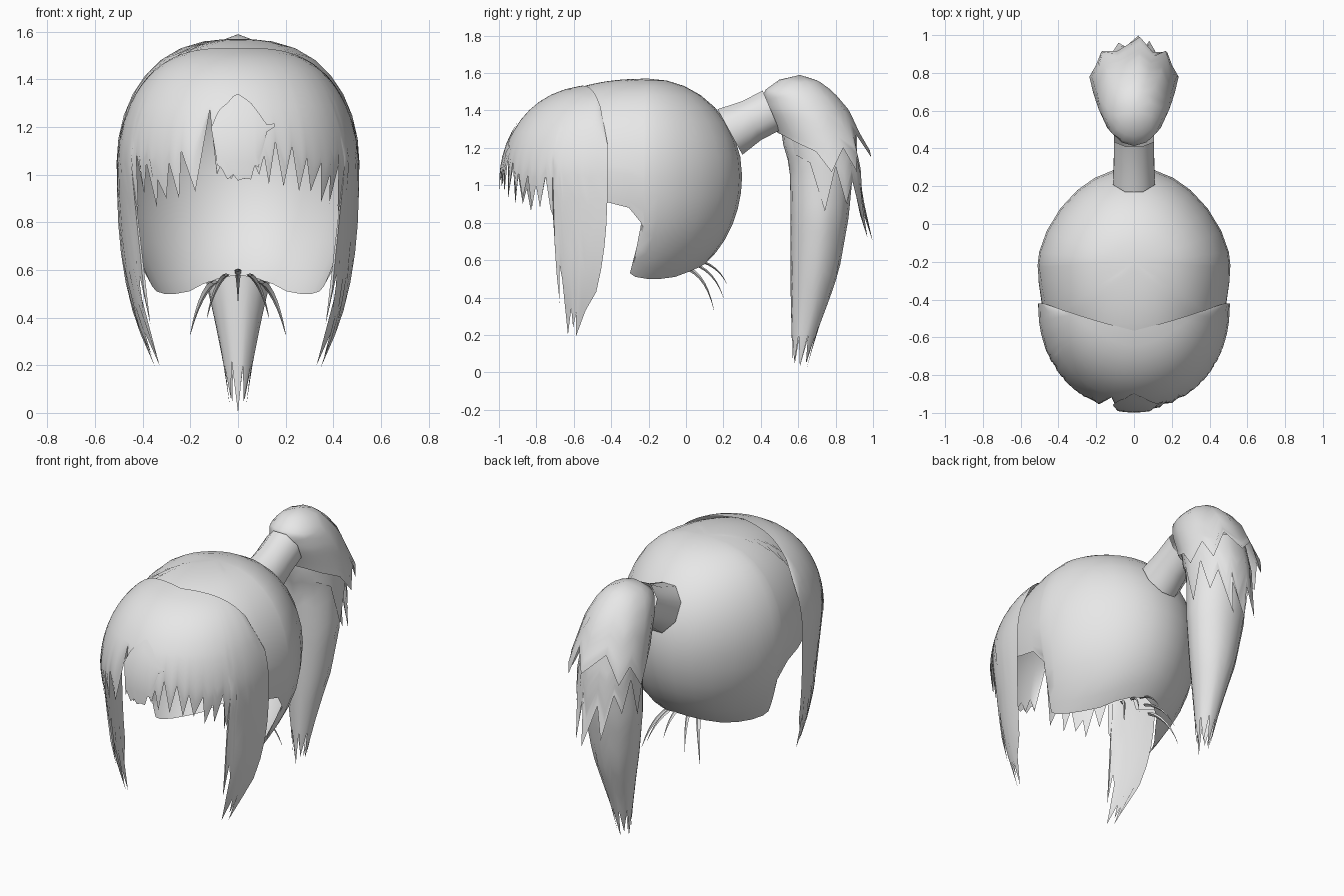
import bpy, bmesh, math
from mathutils import Vector

if "Cube" in bpy.data.objects:
    bpy.data.objects.remove(bpy.data.objects["Cube"])

hair = bpy.data.materials.new("hair_grey")
hair.diffuse_color = (0.8, 0.8, 0.8, 1)
hair.use_nodes = True
hair.node_tree.nodes["Principled BSDF"].inputs["Base Color"].default_value = hair.diffuse_color
PI = math.pi


def finish(name, bm, angle=55):
    bmesh.ops.remove_doubles(bm, verts=bm.verts, dist=0.0004)
    bmesh.ops.dissolve_degenerate(bm, edges=bm.edges, dist=0.0002)
    bmesh.ops.recalc_face_normals(bm, faces=bm.faces)
    bm.normal_update()
    mid = sum((v.co for v in bm.verts), Vector()) / len(bm.verts)
    if sum(f.normal.dot(f.calc_center_median() - mid) * f.calc_area() for f in bm.faces) < 0:
        bmesh.ops.reverse_faces(bm, faces=bm.faces)
    me = bpy.data.meshes.new(name)
    bm.to_mesh(me)
    bm.free()
    me.materials.append(hair)
    ob = bpy.data.objects.new(name, me)
    bpy.context.collection.objects.link(ob)
    bpy.context.view_layer.objects.active = ob
    ob.select_set(True)
    bpy.ops.object.shade_smooth_by_angle(angle=math.radians(angle))
    ob.select_set(False)


def skin(name, columns, closed=False):
    """Bridge neighbouring columns of points into a sheet."""
    bm = bmesh.new()
    cols = [[bm.verts.new(p) for p in c] for c in columns]
    for a, b in zip(cols, cols[1:] + cols[:1] if closed else cols[1:]):
        for i in range(len(a) - 1):
            bm.faces.new((a[i], b[i], b[i + 1], a[i + 1]))
    finish(name, bm)


def steps(start, mid, end, upper, lower):
    """Even steps from start to mid, then from mid to end."""
    return ([start + (mid - start) * i / upper for i in range(upper)]
            + [mid + (end - mid) * i / lower for i in range(lower + 1)])


def lerp_table(table, t):
    """Interpolate rows keyed by their first value."""
    rows = sorted(table)
    if t <= rows[0][0]:
        return rows[0][1:]
    for r, s in zip(rows, rows[1:]):
        if t <= s[0]:
            k = (t - r[0]) / (s[0] - r[0])
            return tuple(u + (v - u) * k for u, v in zip(r[1:], s[1:]))
    return rows[-1][1:]


# ---- front hair: half dome, jagged fringe, long side locks
def front_point(a, p, grow=0.0):
    s = math.sin(min(p, PI / 2))
    z = 1.02 + 0.52 * math.cos(p) if p < PI / 2 else 1.02 - (p - PI / 2)
    d = max(0, 1.02 - z) / 0.82
    c = max(0, math.cos(a))
    x = (0.508 + grow) * s ** 0.7 * math.sin(a) * (1 - 0.3 * d ** 2.6)
    x *= 1 - 0.2 * c * min(1, 3 * d) * (1 - d)
    y = -0.42 - (0.57 + grow) * s ** 0.8 * c ** 0.9
    return (x, -0.62 + (y + 0.62) * (1 - 0.68 * d ** 2.5), z)


def front_param(z):
    return math.acos(min(1, (z - 1.02) / 0.52)) if z > 1.02 else PI / 2 + 1.02 - z


fringe = [(-.43, 1.09), (-.41, .92), (-.385, 1.05), (-.365, .86), (-.345, .98), (-.32, .9),
          (-.29, 1.05), (-.265, .9), (-.24, 1.1), (-.19, .93), (-.13, 1.27), (-.09, 1.0),
          (-.06, 1.07), (-.03, .98), (0, 1.03), (.03, .98), (.06, 1.06), (.09, 1.0),
          (.11, 1.08), (.135, .96), (.16, 1.14), (.2, .95), (.23, 1.12), (.27, .93),
          (.29, 1.07), (.32, .93), (.35, 1.05), (.37, .88), (.39, 1.0), (.405, .88), (.425, 1.05)]
lock = [(60, .87), (61.5, .84), (62, .37), (64.5, .58), (66, .5), (68, .2),
        (73, .34), (76, .24), (78, .32), (82, .19), (86, .33), (90, .43)]
ends = [(math.radians(-a), z) for a, z in reversed(lock)]
ends += [(math.asin(x / 0.508), z) for x, z in fringe]
ends += [(math.radians(a), z) for a, z in lock]
shared = front_param(1.29)
cols = []
for a, z in ends:
    s0 = 0.15 / (0.57 * max(0, math.cos(a)) ** 0.9 + 0.16 * abs(math.sin(a)))
    p0 = math.asin(min(1, s0) ** 1.28)
    cols.append([front_point(a, p) for p in
                 steps(p0, max(shared, p0 + 0.03), front_param(z), 6, 8)])
skin("front_hair", cols)

# ---- raised lock over the middle of the fringe
bang = [(-.11, 1.2, 1.19), (-.085, 1.26, 1.04), (-.07, 1.28, 1.03), (-.045, 1.3, .98),
        (-.02, 1.33, 1.0), (0, 1.34, .975), (.03, 1.32, .985), (.055, 1.3, .98),
        (.07, 1.28, 1.04), (.085, 1.26, 1.03), (.12, 1.21, 1.18), (.15, 1.215, 1.2)]
cols = []
for x, top, low in bang:
    ps = steps(front_param(top), front_param((top + low) / 2), front_param(low), 3, 3)
    cols.append([front_point(math.asin(x / 0.508 / math.sin(min(p, PI / 2)) ** 0.7), p, 0.008)
                 for p in ps])
skin("middle_bang", cols)


# ---- back hair: round shell, open below, cut away at the temples
def back_point(b, z):
    q = (z - 1.05) / (0.52 if z > 1.05 else 0.59)
    s = math.sqrt(max(0, 1 - q * q))
    sx = s ** 0.78 if z > 1.05 else 1 - 0.38 * q * q
    c = math.cos(b)
    if c > 0:
        y = -0.2 + 0.5 * s * c ** 1.3
    else:
        y = -0.2 + 0.78 * (s ** 0.85 if z > 1.05 else sx) * c
    if z < 0.78:
        y -= 0.36 * (0.78 - z) * math.sin(b) ** 4
    return (0.51 * sx * math.sin(b), y, z)


hem = [(0, .58), (12, .565), (24, .54), (36, .51), (50, .5), (65, .5), (80, .51), (91, .53),
       (92, .78), (98, .88), (107, .91), (115, .95)]
for b in (122, 130, 140, 150, 160, 170, 180):
    s = min(1, 0.39 / (0.78 * -math.cos(math.radians(b)))) ** 1.18
    hem.append((b, 1.05 + 0.52 * math.sqrt(1 - s * s)))
cols = []
for b, z in [(-b, z) for b, z in reversed(hem[1:])] + hem:
    p1 = math.acos((z - 1.05) / (0.52 if z > 1.05 else 0.59))
    col = []
    for p in steps(0, min(PI / 2, p1 * 0.8), p1, 8, 6):
        c = math.cos(p)
        col.append(back_point(math.radians(b), 1.05 + c * (0.52 if c > 0 else 0.59)))
    cols.append(col)
skin("back_hair", cols)

# ---- hair tie: tapered tube
cols = []
for k in range(8):
    t = 2 * PI * (k + 0.5) / 8
    col = []
    for y, z, h, w, tilt in ((.235, 1.285, .15, .12, .5), (.35, 1.345, .125, .115, .45),
                             (.455, 1.4, .125, .115, .4)):
        u = h * math.sin(t)
        col.append((w * math.cos(t), y - u * math.sin(tilt), z + u * math.cos(tilt)))
    cols.append(col)
skin("hair_tie", cols, True)


# ---- ponytail layers: lofted rings (z, y centre, y radius, x radius) with jagged ends
def layer(name, rings, tips, rows=12):
    top = max(r[0] for r in rings)
    cols = []
    for deg, low in tips:
        b = math.radians(deg)
        col = []
        for i in range(rows + 1):
            z = top + (low - top) * i / rows
            yc, ry, rx = lerp_table(rings, z)
            col.append((rx * math.sin(b), yc + ry * math.cos(b), z))
        cols.append(col)
    skin(name, cols, True)


layer("ponytail_cap",
      [(1.59, .61, 0, 0), (1.58, .6, .08, .07), (1.5, .6, .19, .15), (1.4, .655, .22, .19),
       (1.28, .71, .22, .21), (1.17, .76, .235, .225), (1.05, .76, .22, .24)],
      [(8, 1.15), (28, 1.27), (48, 1.08), (66, 1.2), (85, 1.07), (105, 1.18), (130, 1.23),
       (155, 1.27), (180, 1.28), (205, 1.27), (230, 1.23), (255, 1.18), (275, 1.07),
       (294, 1.2), (312, 1.1), (335, 1.27)])
layer("ponytail_middle",
      [(1.28, .7, .19, .18), (1.1, .74, .195, .19), (.85, .76, .19, .185), (.7, .8, .2, .17)],
      [(8, .7), (18, .95), (28, .72), (42, 1.02), (58, .9), (72, 1.1), (95, .86), (112, 1.12),
       (135, 1.16), (180, 1.2), (225, 1.16), (248, 1.12), (265, .86), (288, 1.1), (302, .9),
       (318, 1.02), (332, .75), (346, .95)])
layer("ponytail_tail",
      [(1.3, .67, .16, .15), (1.25, .69, .18, .17), (1.1, .725, .17, .175), (.83, .715, .155, .175),
       (.55, .69, .13, .135), (.4, .665, .105, .1), (.2, .63, .065, .06), (0, .605, .035, .03)],
      [(0, .02), (22, .2), (45, .05), (70, .2), (90, .03), (115, .2), (140, .05), (160, .2),
       (180, 0), (205, .22), (230, .06), (250, .2), (270, .03), (295, .2), (320, .05), (340, .2)], 16)


# ---- loose strands at the nape: thin tapering curved wisps
def strand(name, a, c, width):
    a, c = Vector(a), Vector(c)
    m = Vector(((a.x * .4 + c.x * .6), a.y * .3 + c.y * .7, a.z * .8 + c.z * .2))
    cols = []
    for k in range(4):
        t = PI / 2 * k
        col = []
        for i in range(7):
            u = i / 6
            p = a * (1 - u) ** 2 + m * 2 * u * (1 - u) + c * u * u
            w = width * (1 - u) + 0.001
            col.append(p + Vector((w * math.cos(t), w * .5 * math.sin(t), w * .4 * math.sin(t))))
        cols.append(col)
    skin(name, cols, True)


strand("nape_strand_middle", (0, .06, .6), (0, .22, .47), .014)
for side, word in ((-1, "left"), (1, "right")):
    strand("nape_strand_outer_" + word, (side * .1, .02, .55), (side * .2, .15, .33), .018)
    strand("nape_strand_inner_" + word, (side * .05, .04, .58), (side * .13, .2, .4), .014)
